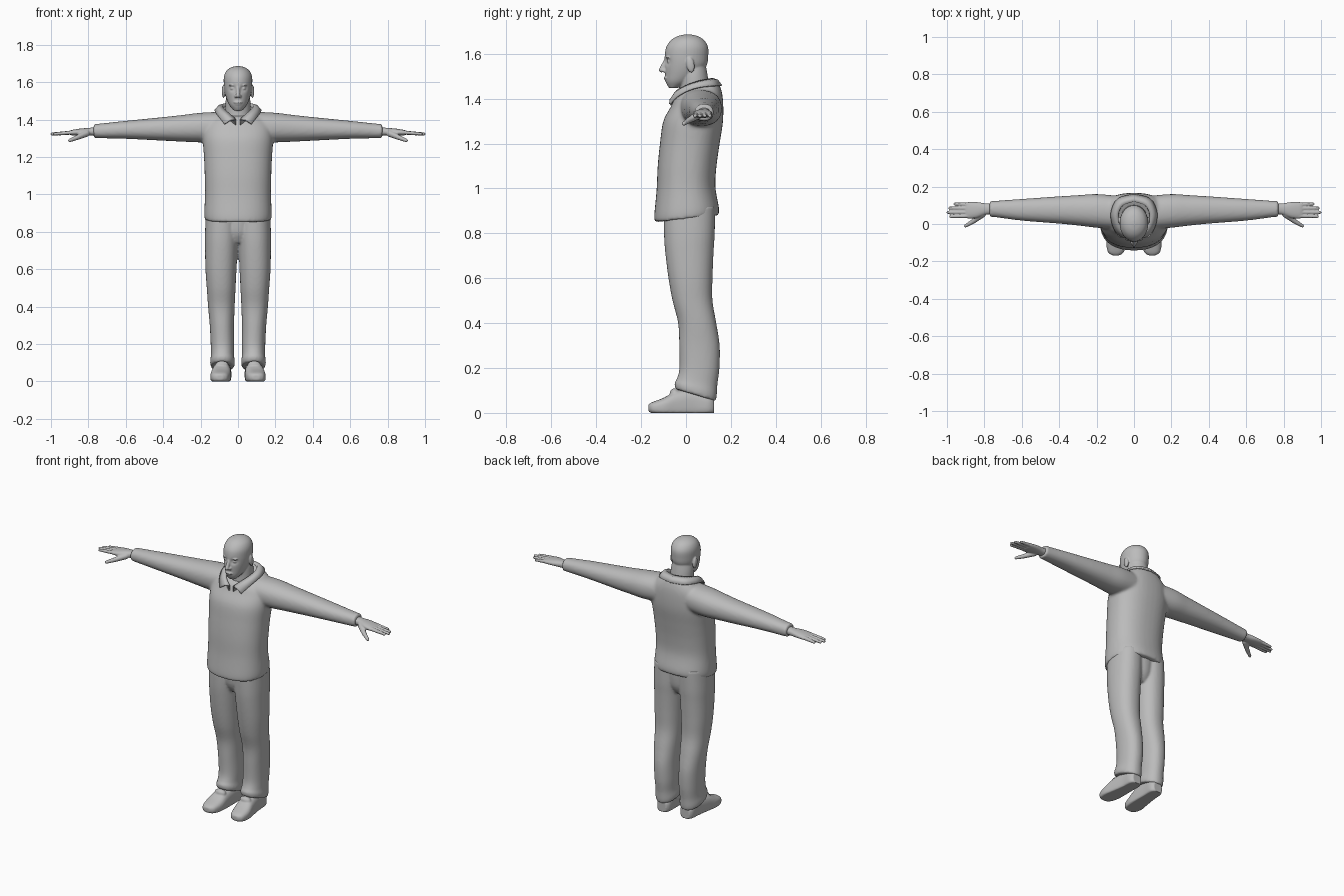
import bpy, bmesh, math
from mathutils import Vector, Matrix

if "Cube" in bpy.data.objects:
    bpy.data.objects.remove(bpy.data.objects["Cube"], do_unlink=True)

grey = bpy.data.materials.new("plain_grey")
grey.use_nodes = True
grey.diffuse_color = (0.5, 0.5, 0.5, 1)
grey.node_tree.nodes["Principled BSDF"].inputs["Base Color"].default_value = (0.5, 0.5, 0.5, 1)
SIDES = (-1, 1)


def spline(rows, steps=5):
    """Smoothly fill in the rows between the given ones."""
    out = []
    for i in range(len(rows) - 1):
        p0, p1 = rows[max(i - 1, 0)], rows[i]
        p2, p3 = rows[i + 1], rows[min(i + 2, len(rows) - 1)]
        for k in range(steps):
            t = k / steps
            out.append([b + 0.5 * t * (c - a + t * (2*a - 5*b + 4*c - d + t * (3*(b - c) + d - a)))
                        for a, b, c, d in zip(p0, p1, p2, p3)])
    return out + [list(rows[-1])]


def loft(bm, rows, axis="z", side=1, power=0.9, n=40):
    """Closed tube; a row is (station, centre a, centre b, radius a, radius b, tilt)."""
    rings = []
    for t, a, b, ra, rb, tilt in spline([tuple(r) + (0,) * (6 - len(r)) for r in rows]):
        ring = []
        for k in range(n):
            c, s = math.cos(math.tau * k / n), math.sin(math.tau * k / n)
            u = a + ra * math.copysign(abs(c) ** power, c)
            dv = rb * math.copysign(abs(s) ** power, s)
            w, v = t + tilt * dv, b + dv
            p = {"z": (u, v, w), "x": (w, u, v), "y": (u, w, v)}[axis]
            ring.append(bm.verts.new((p[0] * side, p[1], p[2])))
        rings.append(ring)
    faces = [bm.faces.new((r[k], r[(k + 1) % n], q[(k + 1) % n], q[k]))
             for r, q in zip(rings, rings[1:]) for k in range(n)]
    faces += [bm.faces.new(rings[0]), bm.faces.new(rings[-1])]
    bmesh.ops.recalc_face_normals(bm, faces=faces)


def ball(bm, centre, radii, tilt=0):
    m = Matrix.Translation(centre) @ Matrix.Rotation(tilt, 4, "X") @ Matrix.Diagonal((*radii, 1))
    bmesh.ops.create_uvsphere(bm, u_segments=20, v_segments=12, radius=1, matrix=m)


def capsule(bm, start, end, r0, r1):
    """Tapered rounded rod."""
    verts = []
    for p, r in ((start, r0), (end, r1)):
        verts += bmesh.ops.create_uvsphere(bm, u_segments=14, v_segments=8, radius=r,
                                           matrix=Matrix.Translation(p))["verts"]
    bmesh.ops.delete(bm, geom=list({f for v in verts for f in v.link_faces}), context="FACES_ONLY")
    edges = list({e for v in verts for e in v.link_edges})
    bmesh.ops.delete(bm, geom=edges, context="EDGES_FACES") if edges else None
    verts = [v for v in verts if v.is_valid]
    res = bmesh.ops.convex_hull(bm, input=verts)
    inner = [g for g in res["geom_interior"] if isinstance(g, bmesh.types.BMVert)]
    bmesh.ops.delete(bm, geom=inner, context="VERTS")


def finish(bm, name, voxel=0, smooth=0):
    mesh = bpy.data.meshes.new(name)
    bm.to_mesh(mesh)
    bm.free()
    mesh.materials.append(grey)
    for p in mesh.polygons:
        p.use_smooth = True
    ob = bpy.data.objects.new(name, mesh)
    bpy.context.collection.objects.link(ob)
    if voxel:
        rm = ob.modifiers.new("merge", "REMESH")
        rm.mode, rm.voxel_size, rm.use_smooth_shade = "VOXEL", voxel, True
        sm = ob.modifiers.new("relax", "SMOOTH")
        sm.factor, sm.iterations = 0.5, smooth
    return ob


# Sweater: body and two sleeves blended together
bm = bmesh.new()
loft(bm, [(.865, 0, .003, .178, .143, .11), (.9, 0, .003, .181, .144, .1),
          (1.0, 0, 0, .176, .131, .05), (1.1, 0, .005, .178, .131), (1.2, 0, .017, .182, .133),
          (1.3, 0, .032, .188, .133), (1.38, 0, .05, .176, .115, .1),
          (1.42, 0, .05, .142, .105, .25), (1.45, 0, .045, .095, .09, .45)], power=.86)
for s in SIDES:
    loft(bm, [(.08, .06, 1.362, .09, .08), (.2, .07, 1.357, .09, .079),
              (.3, .073, 1.353, .081, .071), (.4, .075, 1.35, .073, .063),
              (.6, .076, 1.345, .058, .048), (.74, .08, 1.339, .044, .039),
              (.772, .08, 1.339, .043, .038)], "x", s)
finish(bm, "sweater", .008, 8)

# Trousers: two legs and a seat
bm = bmesh.new()
for s in SIDES:
    loft(bm, [(.92, .085, .015, .086, .115), (.8, .087, .015, .089, .113),
              (.72, .089, .015, .087, .108), (.6, .091, .02, .083, .098),
              (.5, .09, .029, .077, .089), (.4, .089, .05, .071, .085),
              (.3, .086, .06, .065, .09), (.2, .083, .06, .063, .089),
              (.14, .083, .05, .062, .09, -.15), (.105, .083, .043, .066, .094, -.3),
              (.08, .083, .042, .063, .09, -.3)], side=s)
loft(bm, [(.74, 0, .015, .06, .07), (.8, 0, .015, .08, .1), (.92, 0, .015, .1, .108)])
finish(bm, "trousers", .007, 5)

# Shoes with flat soles and a raised tongue
for s, name in zip(SIDES, ("right_shoe", "left_shoe")):
    bm = bmesh.new()
    loft(bm, [(-.168, .097, .022, .018, .014), (-.15, .097, .022, .042, .026),
              (-.1, .094, .025, .054, .042), (-.04, .088, .035, .051, .062),
              (.04, .082, .04, .045, .065), (.1, .08, .035, .044, .05),
              (.125, .08, .03, .03, .035)], "y", s, .75)
    ball(bm, (.086 * s, -.05, .088), (.036, .022, .022), -.5)
    for v in bm.verts:
        v.co.z = max(v.co.z, 0)
    finish(bm, name, .005, 3)

# Head: skull, neck, face features and ears
bm = bmesh.new()
loft(bm, [(1.448, 0, -.056, .022, .02), (1.475, 0, -.034, .045, .056),
          (1.51, 0, -.014, .061, .079), (1.55, 0, -.001, .072, .094),
          (1.59, 0, .002, .076, .097), (1.63, 0, .005, .075, .093),
          (1.66, 0, .007, .062, .074), (1.678, 0, .008, .038, .046),
          (1.686, 0, .008, .01, .012)], power=1)
for v in bm.verts:
    if v.co.y < 0:
        d = (abs(v.co.x) - .03) ** 2 + (v.co.z - 1.567) ** 2
        v.co.y += .013 * math.exp(-d / .00022)
loft(bm, [(1.38, 0, .045, .072, .072), (1.44, 0, .04, .068, .066),
          (1.5, 0, .035, .066, .062), (1.54, 0, .03, .06, .06)], power=1)
capsule(bm, (0, -.088, 1.575), (0, -.109, 1.528), .008, .012)
ball(bm, (0, -.088, 1.492), (.024, .012, .006))
ball(bm, (0, -.083, 1.482), (.021, .012, .006))
ball(bm, (0, -.066, 1.46), (.02, .016, .013))
for s in SIDES:
    ball(bm, (.012 * s, -.097, 1.524), (.008, .011, .008))
    ball(bm, (.03 * s, -.074, 1.566), (.012, .012, .009))
    ball(bm, (.03 * s, -.079, 1.583), (.02, .011, .005))
    ball(bm, (.077 * s, .02, 1.55), (.01, .018, .035), .15)
finish(bm, "head", .004, 3)

# Hands: palm, four fingers and a thumb
fingers = [(.107, .958), (.085, .985), (.062, .995), (.04, .98)]
for s, name in zip(SIDES, ("right_hand", "left_hand")):
    bm = bmesh.new()
    loft(bm, [(.74, .08, 1.338, .03, .024), (.79, .08, 1.335, .03, .021),
              (.84, .075, 1.333, .042, .019), (.885, .073, 1.33, .044, .015),
              (.9, .073, 1.33, .038, .01)], "x", s)
    for y, tip in fingers:
        capsule(bm, (.88 * s, y * .9 + .007, 1.331), (tip * s, y, 1.323), .0115, .008)
    capsule(bm, (.81 * s, .052, 1.326), (.86 * s, .014, 1.304), .018, .013)
    capsule(bm, (.86 * s, .014, 1.304), (.9 * s, -.01, 1.288), .013, .009)
    finish(bm, name, .004, 2)

# Shirt collar: one folded half, mirrored
upper = [(.012, -.066, 1.4), (.05, -.045, 1.432), (.078, 0, 1.457),
         (.086, .05, 1.475), (.062, .1, 1.486), (0, .122, 1.488)]
lower = [(.072, -.072, 1.375), (.098, -.04, 1.408), (.118, .01, 1.436),
         (.12, .07, 1.452), (.085, .135, 1.458), (0, .158, 1.458)]
bm = bmesh.new()
strip = []
for u, w in zip(spline(upper, 4), spline(lower, 4)):
    u, w = Vector(u), Vector(w)
    mid = (u + w) / 2 + Vector((0, 0, .008))
    strip.append([bm.verts.new(p) for p in (u - Vector((0, 0, .03)), u, mid, w)])
for a, b in zip(strip, strip[1:]):
    for k in range(3):
        bm.faces.new((a[k], b[k], b[k + 1], a[k + 1]))
bmesh.ops.recalc_face_normals(bm, faces=bm.faces[:])
collar = finish(bm, "shirt_collar")
mirror = collar.modifiers.new("mirror", "MIRROR")
mirror.merge_threshold = .001
thick = collar.modifiers.new("thickness", "SOLIDIFY")
thick.thickness, thick.offset = .008, 0
